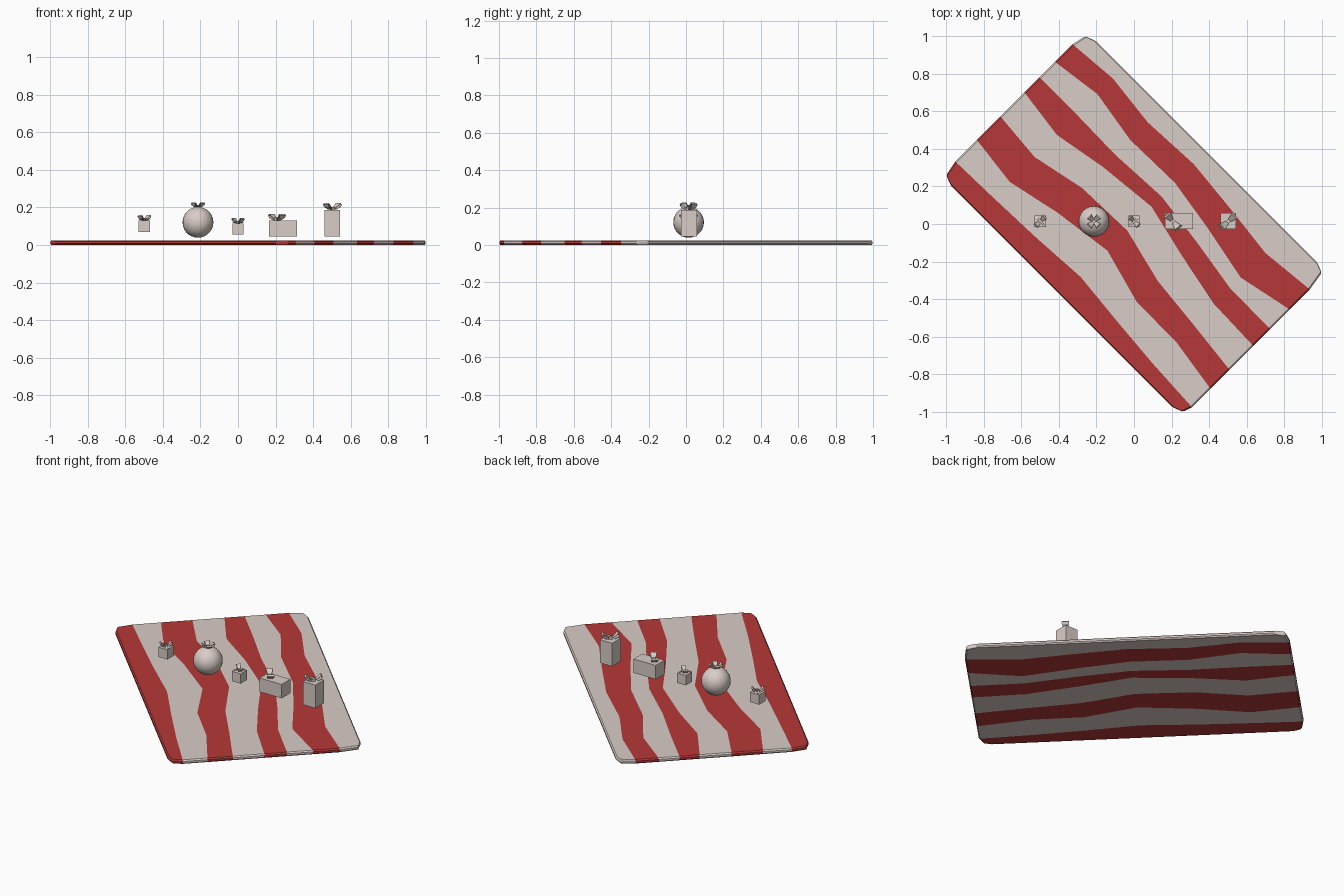
import bpy, bmesh, math
from mathutils import Vector, Matrix

if "Cube" in bpy.data.objects:
    bpy.data.objects.remove(bpy.data.objects["Cube"])


def material(name, rgb):
    m = bpy.data.materials.new(name)
    m.diffuse_color = (*rgb, 1)
    m.use_nodes = True
    m.node_tree.nodes["Principled BSDF"].inputs["Base Color"].default_value = m.diffuse_color
    return m


white = material("warm white", (0.70, 0.61, 0.57))
red = material("deep red", (0.47, 0.04, 0.04))


def finish(bm, name, mats):
    me = bpy.data.meshes.new(name)
    bm.to_mesh(me)
    bm.free()
    for m in mats:
        me.materials.append(m)
    ob = bpy.data.objects.new(name, me)
    bpy.context.collection.objects.link(ob)
    return ob


# Blanket: wavy stripe borders across the width, sampled along the length
U = [-1, -.69, -.365, 0, .335, .665, 1]
BORDERS = [
    [-.437, -.43, -.42, -.40, -.43, -.455, -.471],
    [-.275, -.309, -.245, -.20, -.283, -.285, -.332],
    [-.098, -.122, -.06, -.05, -.125, -.155, -.189],
    [.083, .045, .098, .131, .06, .0, -.01],
    [.196, .196, .19, .207, .168, .12, .117],
    [.313, .351, .302, .309, .26, .20, .264],
    [.445, .468, .434, .45, .42, .385, .415],
]
rows = [(0.83, [-.545] * 7), (0.89, [-.523] * 7)]
rows += [(0.907, b) for b in BORDERS]
rows += [(0.89, [.523] * 7), (0.83, [.545] * 7)]
row_red = [1, 1, 0, 1, 0, 1, 0, 1, 0, 0]

bm = bmesh.new()
grid = [[bm.verts.new((u * half, v, 0)) for u, v in zip(U, vs)] for half, vs in rows]
for i in range(len(rows) - 1):
    for j in range(len(U) - 1):
        f = bm.faces.new((grid[i][j], grid[i][j + 1], grid[i + 1][j + 1], grid[i + 1][j]))
        f.material_index = row_red[i]
# the stripes run diagonally
bmesh.ops.rotate(bm, verts=bm.verts, cent=(0, 0, 0), matrix=Matrix.Rotation(-math.pi / 4, 3, 'Z'))
blanket = finish(bm, "striped_blanket", [white, red])
sol = blanket.modifiers.new("thickness", 'SOLIDIFY')
sol.thickness = 0.025
sol.offset = 1
bev = blanket.modifiers.new("soft_rim", 'BEVEL')
bev.width = 0.007
bev.segments = 1
bev.limit_method = 'ANGLE'
bev.angle_limit = math.radians(50)


# Bow: ribbon loops flaring outwards, plus flat tails
LOOP = [(0, 0, .15), (.5, .55, .3), (.85, 1, .42), (1, .8, .45), (.85, .45, .4), (.45, .12, .28)]


def bow(name, x, y, z, length, height, angles, tails=()):
    bm = bmesh.new()

    def strip(points, angle, closed):
        rot = Matrix.Rotation(angle, 3, 'Z')
        pairs = []
        for r, h, w in points:
            pairs.append([bm.verts.new(rot @ Vector((r * length, s * w * length, h * height)))
                          for s in (-1, 1)])
        n = len(pairs)
        for i in range(n if closed else n - 1):
            a, b = pairs[i], pairs[(i + 1) % n]
            bm.faces.new((a[0], b[0], b[1], a[1]))

    for deg in angles:
        strip(LOOP, math.radians(deg), True)
    for deg in tails:
        strip([(0, .25, .12), (.5, .3, .16), (.95, .12, .22)], math.radians(deg), False)
    # centre knot
    bmesh.ops.create_cube(bm, size=1, matrix=Matrix.Translation((0, 0, height * .2))
                          @ Matrix.Rotation(math.radians(angles[0]), 4, 'Z')
                          @ Matrix.Diagonal((length * .35, length * .35, height * .5, 1)))
    ob = finish(bm, name, [white])
    ob.location = (x, y, z)
    m = ob.modifiers.new("ribbon", 'SOLIDIFY')
    m.thickness = 0.002
    m.offset = 0


def box(name, x0, x1, y0, y1, z0, z1):
    bm = bmesh.new()
    bmesh.ops.create_cube(bm, size=1)
    ob = finish(bm, name, [white])
    for v in ob.data.vertices:
        v.co = (v.co.x * (x1 - x0), v.co.y * (y1 - y0), v.co.z * (z1 - z0))
    ob.location = ((x0 + x1) / 2, (y0 + y1) / 2, (z0 + z1) / 2)


# Gift boxes, each with its bow
box("small_gift_left", -.528, -.467, -.017, .045, .07, .13)
bow("small_bow_left", -.498, .014, .13, .035, .028, (45, 225), (-45, 135))
box("small_gift_middle", -.03, .03, -.017, .045, .055, .115)
bow("small_bow_middle", 0, .014, .115, .034, .028, (-45, 135), (45, 225))
box("long_gift", .165, .315, -.027, .058, .045, .13)
bow("long_gift_bow", .207, .014, .13, .048, .034, (-50, 130))
box("tall_gift", .46, .543, -.027, .058, .045, .187)
bow("tall_gift_bow", .502, .014, .187, .048, .035, (42, 222))

# Round ornament with a four-loop bow
bm = bmesh.new()
bmesh.ops.create_uvsphere(bm, u_segments=24, v_segments=14, radius=.082)
for f in bm.faces:
    f.smooth = True
ball = finish(bm, "round_gift", [white])
ball.location = (-.213, .014, .121)
bow("round_gift_bow", -.213, .014, .2, .037, .026, (45, 135, 225, 315))
